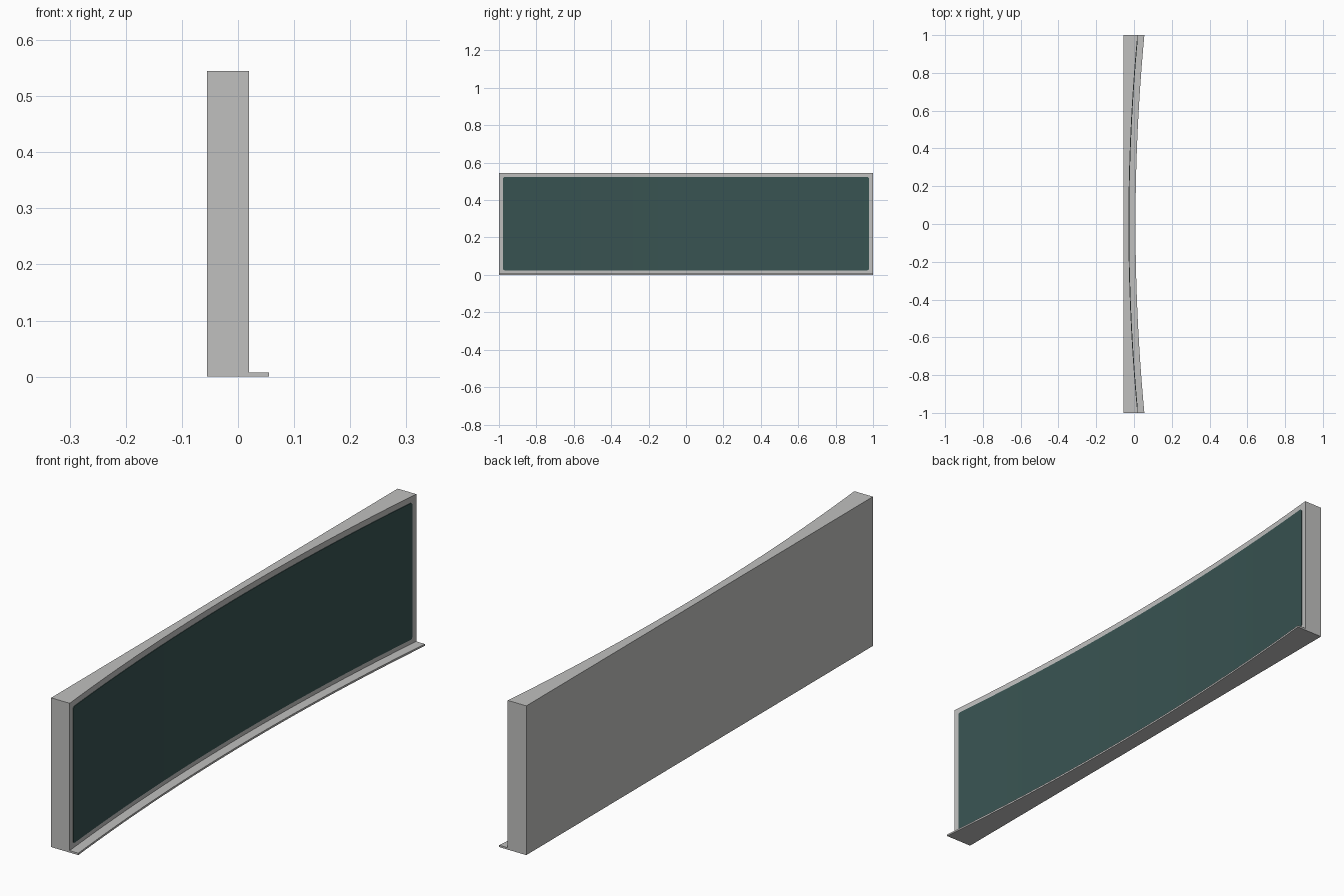
import bpy, bmesh, math

if "Cube" in bpy.data.objects:
    bpy.data.objects.remove(bpy.data.objects["Cube"], do_unlink=True)

HALF, HEIGHT, SAG = 1.0, 0.545, 0.047
BACK, END_FRONT, LEDGE = -0.055, 0.02, 0.035
RADIUS = (HALF**2 + SAG**2) / (2 * SAG)


def material(name, rgb):
    m = bpy.data.materials.new(name)
    m.use_nodes = True
    color = (*rgb, 1)
    m.diffuse_color = color
    bsdf = m.node_tree.nodes["Principled BSDF"]
    bsdf.inputs["Base Color"].default_value = color
    bsdf.inputs["Roughness"].default_value = 0.6
    return m


def face_x(y):
    # shallow concave arc of the board face
    return END_FRONT - SAG + RADIUS - math.sqrt(RADIUS**2 - y * y)


def spread(half, count):
    return [half * (2 * i / count - 1) for i in range(count + 1)]


def curved_slab(name, ys, back, front, low, high, mat):
    # rectangular section swept along y, each side given as a function of y
    bm = bmesh.new()
    rings = [[bm.verts.new(p) for p in (
        (back(y), y, low(y)), (front(y), y, low(y)),
        (front(y), y, high(y)), (back(y), y, high(y)))] for y in ys]
    for a, b in zip(rings, rings[1:]):
        for i in range(4):
            j = (i + 1) % 4
            bm.faces.new((a[i], a[j], b[j], b[i]))
    bm.faces.new(rings[0])
    bm.faces.new(rings[-1])
    bmesh.ops.recalc_face_normals(bm, faces=bm.faces)
    mesh = bpy.data.meshes.new(name)
    bm.to_mesh(mesh)
    bm.free()
    mesh.materials.append(mat)
    obj = bpy.data.objects.new(name, mesh)
    bpy.context.collection.objects.link(obj)
    bpy.ops.object.select_all(action="DESELECT")
    obj.select_set(True)
    bpy.context.view_layer.objects.active = obj
    bpy.ops.object.shade_smooth_by_angle(angle=math.radians(30))
    return obj


silver = material("silver grey", (0.527, 0.527, 0.522))
slate = material("dark slate green", (0.04, 0.087, 0.084))

# Frame body: flat back, curved front
curved_slab("board_frame", spread(HALF, 48), lambda y: BACK, face_x,
            lambda y: 0, lambda y: HEIGHT, silver)

# Tray ledge along the lower front edge
curved_slab("tray_ledge", spread(HALF, 48), face_x, lambda y: face_x(y) + LEDGE,
            lambda y: 0, lambda y: 0.007, silver)

# Writing surface: thin curved plate with softly rounded corners
PANEL, LOW, HIGH, ROUND = 0.978, 0.024, 0.523, 0.009


def corner(y):
    d = max(0, abs(y) - (PANEL - ROUND))
    return ROUND - math.sqrt(max(0, ROUND**2 - d * d))


arc = [PANEL - ROUND + ROUND * math.sin(math.radians(a)) for a in (30, 60, 85)]
panel_ys = [-y for y in reversed(arc)] + spread(PANEL - ROUND, 48) + arc
curved_slab("writing_surface", panel_ys, lambda y: face_x(y) - 0.002,
            lambda y: face_x(y) + 0.002, lambda y: LOW + corner(y),
            lambda y: HIGH - corner(y), slate)
